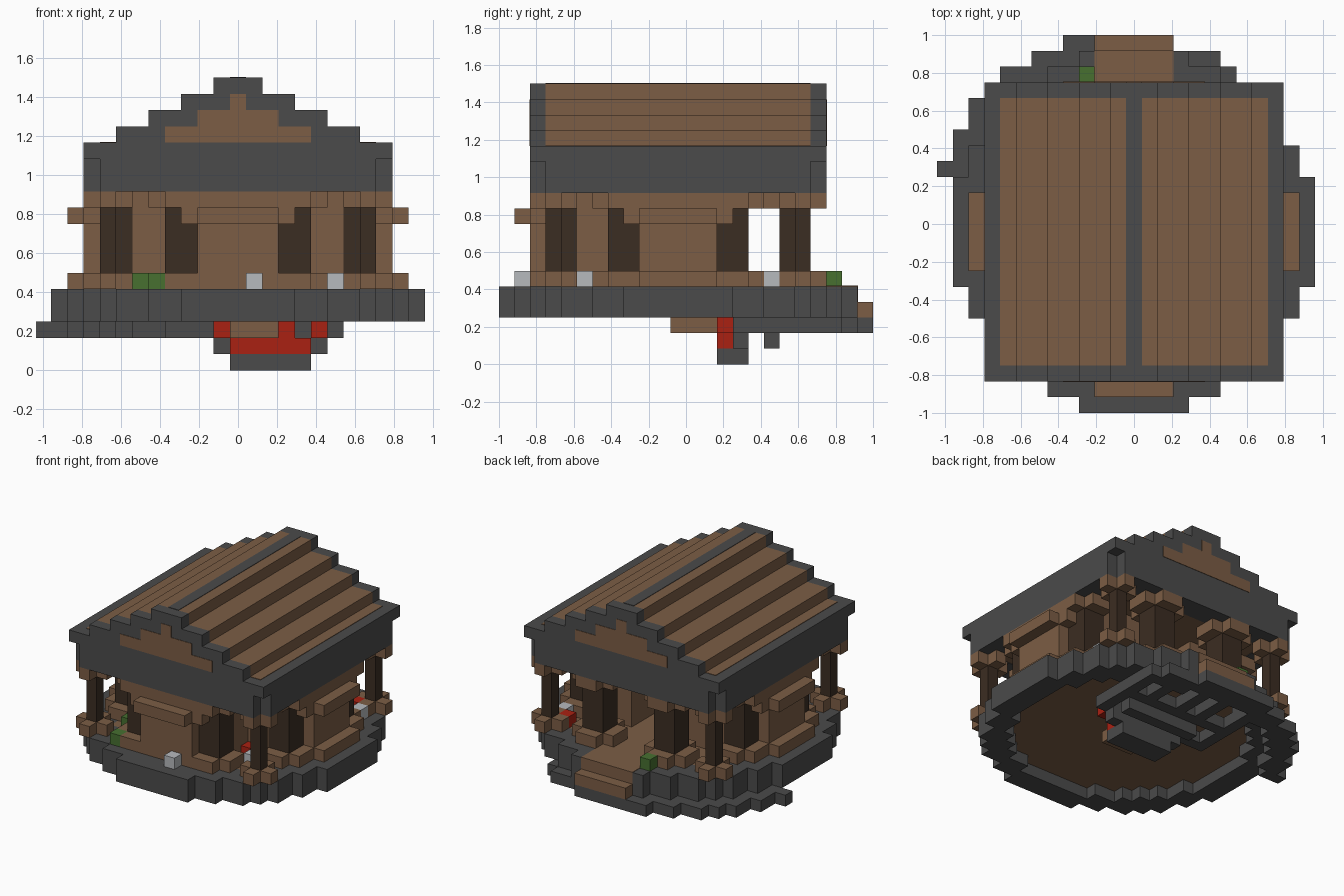
import bpy, bmesh

cube = bpy.data.objects.get("Cube")
if cube:
    bpy.data.objects.remove(cube, do_unlink=True)

U = 1 / 12  # one block


def material(name, r, g, b):
    m = bpy.data.materials.new(name)
    m.use_nodes = True
    m.diffuse_color = (r, g, b, 1)
    m.node_tree.nodes["Principled BSDF"].inputs["Base Color"].default_value = (r, g, b, 1)
    return m


wood = material("brown wood", .2, .11, .059)
dark = material("dark wood", .044, .026, .016)
stone = material("grey stone", .07, .07, .07)
red = material("red", .4, .015, .006)
green = material("leaf green", .063, .16, .03)
pale = material("pale grey", .47, .49, .51)


def blocks(name, mat, boxes):
    """One object from boxes given in block units: x0, x1, y0, y1, z0, z1."""
    bm = bmesh.new()
    for x0, x1, y0, y1, z0, z1 in boxes:
        verts = bmesh.ops.create_cube(bm, size=1)["verts"]
        for v in verts:
            v.co.x = (x1 if v.co.x > 0 else x0) * U
            v.co.y = (y1 if v.co.y > 0 else y0) * U
            v.co.z = (z1 if v.co.z > 0 else z0) * U
    mesh = bpy.data.meshes.new(name)
    bm.to_mesh(mesh)
    bm.free()
    mesh.materials.append(mat)
    ob = bpy.data.objects.new(name, mesh)
    bpy.context.collection.objects.link(ob)
    return ob


def mirrored(boxes):
    return boxes + [(-b[1], -b[0]) + b[2:] for b in boxes]


def cell(i, j, k):
    return (i - .5, i + .5, j, j + 1, k, k + 1)


def rows(inside, z0, z1):
    """Merge cells that pass the test into one box per run along x."""
    out = []
    for j in range(-12, 12):
        start = None
        for i in range(-12, 14):
            if inside(i, j):
                start = i if start is None else start
            elif start is not None:
                out.append((start - .5, i - .5, j, j + 1, z0, z1))
                start = None
    return out


def plus(x0, x1, y0, y1, z):
    """Plus shape one block wider than a pillar on each side."""
    return [(x0 - 1, x1 + 1, y0, y1, z, z + 1), (x0, x1, y0 - 1, y1 + 1, z, z + 1)]


# Round platform: stone rim, wooden floor, rear lip and step
def dist(i, j):
    return i * i + (j + 1) ** 2


blocks("platform_rim", stone, rows(lambda i, j: 93 < dist(i, j) <= 131, 3, 5))
blocks("platform_floor", wood, rows(lambda i, j: dist(i, j) <= 93, 4, 5))


def lip(i, j):
    arc = 93 < (i + 1) ** 2 + j * j <= 131 and j >= 3 and i <= 4
    return arc or (j == 10 and 4 <= i <= 5) or (j == 9 and 4 <= i <= 6)


blocks("rear_lip", stone, rows(lip, 2, 3))
blocks("rear_step", wood, [(-2.5, 2.5, 11, 12, 3, 4), (-2.5, 2.5, 8, 11.04, 4, 5.04)])

# Hanging frame and bowl beneath the rear of the platform
blocks("underside_bars", stone,
       [(x - .5, x + .5, 3, 10, 2, 3) for x in (-4, -1, 1, 4, 6)]
       + [(-4.5, 6.5, y, y + 1, 2, 3) for y in (3, 6)] + [(-1.5, 5.5, 5, 6, 1, 2)])
blocks("bowl_shell", stone, [(-.5, 4.5, 2, 4, 0, 1), (-.5, 4.5, 3, 4, 1, 2),
                             cell(-1, 3, 1), cell(5, 3, 1)])
blocks("bowl_red", red, [(-.5, 4.5, 2, 3, 1, 2)] + [cell(i, 2, 2) for i in (-1, 3, 5)])
blocks("bowl_wood", wood, [(-.5, 2.5, -1, 3, 2, 3)])

# Hall walls, open at the rear
blocks("hall_walls", wood, mirrored([
    (2.5, 6.5, -5, 4, 5, 11), (2.5, 4.5, -7, -5, 5, 11),
    (6.5, 9.5, -3, 2, 5, 11), (8.5, 9.5, -4, 3, 9, 10),
]) + [(-2.5, 2.5, -10, -7, 5, 11), (-3.5, 3.5, -10, -9, 9, 10)])
blocks("awnings", wood, mirrored([(9.5, 10.5, -3, 2, 9, 10)])
       + [(-2.5, 2.5, -11, -10, 9, 10)])
blocks("side_benches", wood, mirrored([(9.5, 10.5, -3, 2, 5, 6)]))

# Thick pillars around the hall and thin posts at the corners
pillars = [(2.5, 4.5, -9, -7), (6.5, 8.5, -5, -3), (6.5, 8.5, 2, 4), (2.5, 4.5, 6, 8)]
posts = [(7.5, 8.5, -9, -8), (7.5, 8.5, 7, 8)]
blocks("pillars", dark, mirrored([p + (6, 10) for p in pillars]))
blocks("corner_posts", dark, mirrored([p + (6, 10) for p in posts]))
blocks("pillar_bases", wood, mirrored([b for p in pillars + posts for b in plus(*p, 5)]))
blocks("pillar_caps", wood, mirrored([b for p in pillars + posts for b in plus(*p, 10)]))

# Roof: notched eaves, stepped gables, plank slopes and ridge
blocks("roof_eaves", stone, [
    (-9.5, 9.5, -10, 9, 13, 14),
    (-9.5, 9.5, -9, -8, 11, 13), (-9.5, 9.5, 7, 8, 11, 13),
] + mirrored([(8.5, 9.5, -9, 8, 11, 13), (7.5, 8.5, -10, 9, 11, 13)])
    + [(-8.5, 8.5, -10, -9, 11, 13), (-8.5, 8.5, 8, 9, 11, 13)])
blocks("ceiling", wood, [(-7.5, 7.5, -8, 7, 11.05, 12)])
steps = [(7.5, 14), (5.5, 15), (3.5, 16), (1.5, 17)]
blocks("roof_gables", stone, [(-w, w, y, y + 1, z, z + 1) for w, z in steps for y in (-10, 8)])
blocks("roof_planks", wood, [(-w, w, -9, 8, z, z + 1) for w, z in steps]
       + mirrored([(7.5, 8.5, -9, 8, 14, 14.04)]))
blocks("roof_ridge", stone, [(-.5, .5, -9, 8, 18, 18.04)])
blocks("gable_panels", wood, [(-w, w, y - .04, y + .04, z, z + 1)
                              for w, z in ((4.5, 14), (2.5, 15), (.5, 16)) for y in (-10, 9)])

# Garden details
blocks("bushes", green, [cell(-5, -10, 5), cell(-6, -7, 5), cell(-3, 9, 5)])
blocks("pale_stones", pale, [cell(1, -11, 5), cell(6, -7, 5), cell(8, 5, 5)])
blocks("red_flowers", red, [cell(5, -6, 5), cell(7, 6, 5)])
